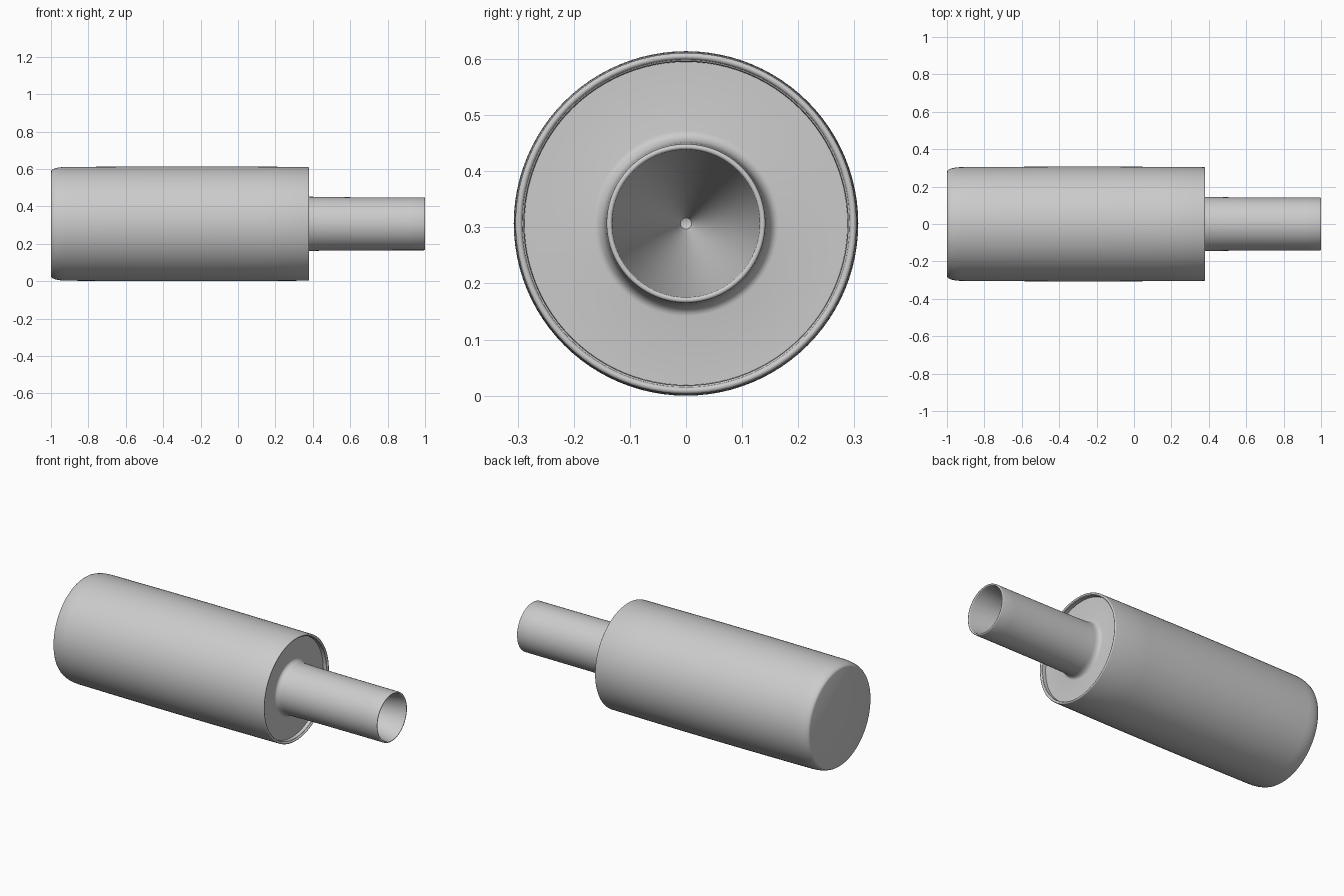
import bpy, bmesh, math

if "Cube" in bpy.data.objects:
    bpy.data.objects.remove(bpy.data.objects["Cube"])

SEGMENTS = 96
AXIS_Z = 0.307


def lathe(name, profile):
    """Revolve (x, radius) points around the horizontal axis."""
    bm = bmesh.new()
    verts = [bm.verts.new((x, 0, r)) for x, r in profile]
    edges = [bm.edges.new(pair) for pair in zip(verts, verts[1:])]
    bmesh.ops.spin(bm, geom=verts + edges, cent=(0, 0, 0), axis=(1, 0, 0),
                   angle=2 * math.pi, steps=SEGMENTS, use_duplicate=False)
    bmesh.ops.remove_doubles(bm, verts=bm.verts, dist=0.00005)
    bmesh.ops.recalc_face_normals(bm, faces=bm.faces)
    mesh = bpy.data.meshes.new(name)
    bm.to_mesh(mesh)
    bm.free()
    obj = bpy.data.objects.new(name, mesh)
    bpy.context.collection.objects.link(obj)
    obj.location.z = AXIS_Z
    bpy.ops.object.select_all(action='DESELECT')
    obj.select_set(True)
    bpy.context.view_layer.objects.active = obj
    bpy.ops.object.shade_smooth_by_angle(angle=math.radians(35))
    return obj


def arc(cx, cr, ax, ar, start, end, steps=6):
    """Elliptical arc in the (x, radius) plane, angles in degrees."""
    return [(cx + ax * math.cos(math.radians(start + (end - start) * i / steps)),
             cr + ar * math.sin(math.radians(start + (end - start) * i / steps)))
            for i in range(steps + 1)]


profile = [(-1, 0)]
# Rounded closed end and slightly bellied barrel
profile += arc(-0.92, 0.28, 0.08, 0.024, 180, 90)
profile += [(-0.7, 0.3055), (-0.45, 0.3068), (-0.27, 0.307),
            (-0.08, 0.3068), (0.15, 0.3055)]
# Rolled rim and recessed shoulder
profile += arc(0.374, 0.298, 0.006, 0.006, 90, -90)
profile += [(0.372, 0.289), (0.352, 0.288)]
# Fillet into the neck, then the neck itself
profile += arc(0.385, 0.165, 0.033, 0.02, 180, 270)
profile += [(0.46, 0.1435), (0.6, 0.142), (0.92, 0.1415)]
# Rounded mouth and tapering bore with a blunt tip
profile += arc(0.995, 0.1365, 0.005, 0.005, 90, -90)
profile += [(0.98, 0.130), (0.44, 0.018), (0.415, 0.01), (0.41, 0)]

lathe("canister_with_neck", profile)
